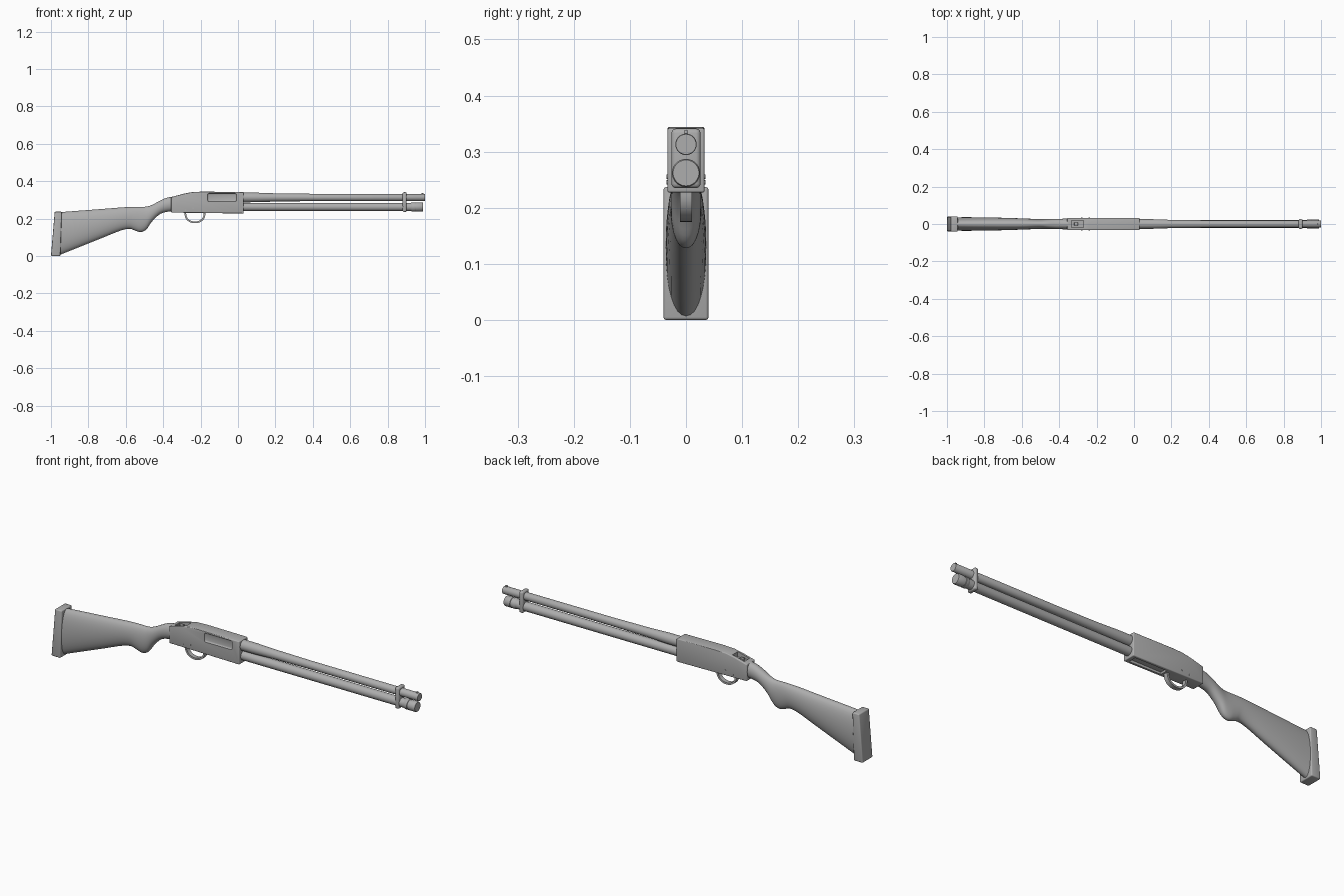
import bpy, bmesh, math
from mathutils import Vector

if "Cube" in bpy.data.objects:
    bpy.data.objects.remove(bpy.data.objects["Cube"], do_unlink=True)

grey = bpy.data.materials.new("plain_grey")
grey.use_nodes = True
COLOR = (0.42, 0.42, 0.42, 1)
grey.diffuse_color = COLOR
grey.node_tree.nodes["Principled BSDF"].inputs["Base Color"].default_value = COLOR


def finish(name, bm, angle=35):
    bmesh.ops.recalc_face_normals(bm, faces=bm.faces)
    mesh = bpy.data.meshes.new(name)
    bm.to_mesh(mesh)
    bm.free()
    mesh.materials.append(grey)
    ob = bpy.data.objects.new(name, mesh)
    bpy.context.collection.objects.link(ob)
    activate(ob)
    bpy.ops.object.shade_smooth_by_angle(angle=math.radians(angle))
    return ob


def activate(ob):
    bpy.ops.object.select_all(action='DESELECT')
    ob.select_set(True)
    bpy.context.view_layer.objects.active = ob


def bevel(bm, width, segments=3):
    sharp = [e for e in bm.edges if e.calc_face_angle(0) > 0.9]
    bmesh.ops.bevel(bm, geom=sharp, offset=width, segments=segments,
                    affect='EDGES', profile=0.5)


def loft(bm, rings):
    """Skin closed rings of points and cap both ends."""
    loops = [[bm.verts.new(p) for p in ring] for ring in rings]
    n = len(loops[0])
    for a, b in zip(loops, loops[1:]):
        for i in range(n):
            j = (i + 1) % n
            bm.faces.new((a[i], a[j], b[j], b[i]))
    bm.faces.new(loops[0])
    bm.faces.new(loops[-1])


def slab(name, outline, half, round_by=0.0):
    """Side outline (x, z) given thickness across y."""
    bm = bmesh.new()
    loft(bm, [[(x, y, z) for x, z in outline] for y in (-half, half)])
    bmesh.ops.recalc_face_normals(bm, faces=bm.faces)
    if round_by:
        bevel(bm, round_by)
    return finish(name, bm)


def lathe(name, profile, z, sides=40):
    """Turn (x, radius) pairs round an axis along x."""
    bm = bmesh.new()
    loft(bm, [[(x, r * math.cos(t), z + r * math.sin(t))
               for t in (math.tau * i / sides for i in range(sides))]
              for x, r in profile])
    return finish(name, bm)


def box(name, lo, hi, round_by=0.0):
    bm = bmesh.new()
    bmesh.ops.create_cube(bm, size=1)
    lo, hi = Vector(lo), Vector(hi)
    for v in bm.verts:
        v.co = (lo + hi) / 2 + v.co * (hi - lo)
    if round_by:
        bevel(bm, round_by)
    return finish(name, bm)


def cut(target, cutter):
    mod = target.modifiers.new("cut", 'BOOLEAN')
    mod.operation = 'DIFFERENCE'
    mod.solver = 'EXACT'
    mod.object = cutter
    activate(target)
    bpy.ops.object.modifier_apply(modifier=mod.name)
    bpy.data.objects.remove(cutter, do_unlink=True)


# Shoulder stock: oval sections of (x, bottom, top, half width)
stations = [
    (-0.955, 0.005, 0.234, 0.036), (-0.85, 0.047, 0.242, 0.036),
    (-0.73, 0.095, 0.251, 0.034), (-0.63, 0.135, 0.259, 0.031),
    (-0.58, 0.145, 0.262, 0.029), (-0.55, 0.136, 0.263, 0.028),
    (-0.52, 0.128, 0.263, 0.027), (-0.49, 0.142, 0.264, 0.026),
    (-0.46, 0.184, 0.273, 0.026), (-0.42, 0.222, 0.294, 0.027),
    (-0.385, 0.235, 0.310, 0.028), (-0.35, 0.240, 0.317, 0.029),
]


def spline(points, steps=4):
    pts = [Vector(p) for p in points]
    pts = [pts[0]] + pts + [pts[-1]]
    for a, b, c, d in zip(pts, pts[1:], pts[2:], pts[3:]):
        for k in range(steps):
            t = k / steps
            yield (b * 2 + (c - a) * t + (a * 2 - b * 5 + c * 4 - d) * t ** 2
                   + (b * 3 - a - c * 3 + d) * t ** 3) / 2
    yield pts[-1]


bm = bmesh.new()
rings = []
for x, low, high, half in spline(stations):
    ring = []
    for i in range(32):
        t = math.tau * i / 32
        c, s = math.cos(t), math.sin(t)
        y = math.copysign(abs(c) ** 0.9, c) * half
        ring.append((x, y, (low + high) / 2 + s * (high - low) / 2))
    rings.append(ring)
loft(bm, rings)
finish("shoulder_stock", bm, 50)

# Butt pad
slab("butt_pad", [(-1.0, 0.0), (-0.95, 0.0), (-0.942, 0.237), (-0.98, 0.237)],
     0.04, 0.005)

# Receiver with port, loading slot and rear top slot
receiver = slab("receiver", [
    (-0.357, 0.232), (0.03, 0.227), (0.03, 0.342), (-0.19, 0.344),
    (-0.243, 0.342), (-0.29, 0.333), (-0.357, 0.315)], 0.033, 0.004)
cut(receiver, box("port_cutter", (-0.163, -0.05, 0.29), (-0.008, -0.027, 0.336), 0.008))
cut(receiver, box("loading_cutter", (-0.165, -0.02, 0.2), (0.01, 0.02, 0.24)))
cut(receiver, box("slot_cutter", (-0.335, -0.02, 0.312), (-0.27, 0.02, 0.4)))
activate(receiver)
bpy.ops.object.shade_smooth_by_angle(angle=math.radians(30))

# Safety catch in the rear slot
box("safety_catch", (-0.32, -0.008, 0.31), (-0.3, 0.008, 0.324), 0.002)

# Pins on both sides of the receiver
for side, y in (("right", -0.033), ("left", 0.033)):
    for i, (x, z) in enumerate(((-0.28, 0.245), (-0.24, 0.255))):
        bm = bmesh.new()
        bmesh.ops.create_cone(bm, cap_ends=True, segments=16, radius1=0.004,
                              radius2=0.004, depth=0.003)
        for v in bm.verts:
            v.co = Vector((x + v.co.x, y + v.co.z, z + v.co.y))
        finish(f"{side}_pin_{i + 1}", bm)

# Trigger guard: flat strip bent into a bow
bm = bmesh.new()
rings = []
for i in range(25):
    t = math.pi * i / 24
    c, s = math.cos(t), math.sin(t) ** 0.8
    rings.append([(-0.23 - r * c, y, 0.232 - d * s)
                  for r, d, y in ((0.056, 0.057, -0.011), (0.056, 0.057, 0.011),
                                  (0.047, 0.048, 0.011), (0.047, 0.048, -0.011))])
loft(bm, rings)
finish("trigger_guard", bm)

# Barrel and magazine tube
lathe("barrel", [(0.02, 0.026), (0.1, 0.0255), (0.2, 0.022), (0.4, 0.0195),
                 (0.998, 0.019), (1.0, 0.018)], 0.313)
lathe("magazine_tube", [(0.02, 0.022), (0.93, 0.022)], 0.262)
lathe("magazine_cap", [(0.925, 0.022), (0.93, 0.025), (0.945, 0.025),
                       (0.946, 0.023), (0.952, 0.023), (0.953, 0.025),
                       (0.984, 0.025), (0.988, 0.023)], 0.262)

# Clamp joining barrel and tube, and the front bead
box("barrel_clamp", (0.88, -0.026, 0.235), (0.902, 0.026, 0.341), 0.008)
box("front_bead", (0.982, -0.004, 0.328), (0.992, 0.004, 0.338), 0.002)
